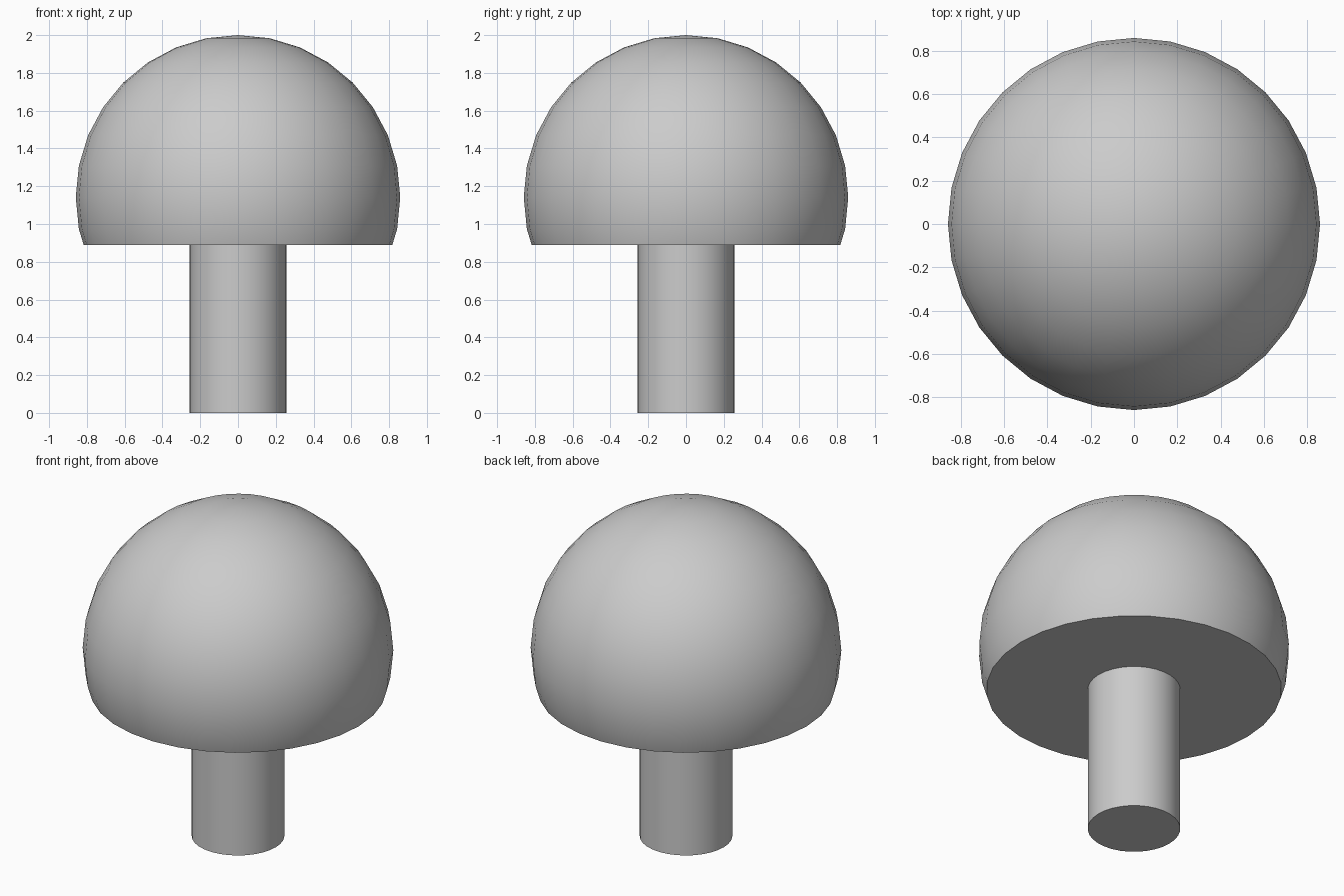
import bpy, bmesh, math
from mathutils import Matrix

if "Cube" in bpy.data.objects:
    bpy.data.objects.remove(bpy.data.objects["Cube"])

SEGMENTS = 32
CAP_R, CAP_TOP, CAP_BASE = 0.859, 2.0, 0.888
STEM_R = 0.256


def add_part(name, bm):
    bmesh.ops.recalc_face_normals(bm, faces=bm.faces[:])
    mesh = bpy.data.meshes.new(name)
    bm.to_mesh(mesh)
    bm.free()
    obj = bpy.data.objects.new(name, mesh)
    bpy.context.collection.objects.link(obj)
    bpy.ops.object.select_all(action='DESELECT')
    obj.select_set(True)
    bpy.context.view_layer.objects.active = obj
    bpy.ops.object.shade_smooth_by_angle(angle=math.radians(30))
    return obj


# Domed cap: sphere sliced flat below its equator
bm = bmesh.new()
bmesh.ops.create_uvsphere(bm, u_segments=SEGMENTS, v_segments=16, radius=CAP_R,
                          matrix=Matrix.Translation((0, 0, CAP_TOP - CAP_R)))
cut = bmesh.ops.bisect_plane(bm, geom=bm.verts[:] + bm.edges[:] + bm.faces[:],
                             plane_co=(0, 0, CAP_BASE), plane_no=(0, 0, 1),
                             clear_inner=True)
rim = [e for e in cut['geom_cut'] if isinstance(e, bmesh.types.BMEdge)]
bmesh.ops.contextual_create(bm, geom=rim)
add_part("mushroom_cap", bm)

# Round stem, set slightly into the underside of the cap
bm = bmesh.new()
height = CAP_BASE + 0.01
bmesh.ops.create_cone(bm, cap_ends=True, segments=SEGMENTS, radius1=STEM_R,
                      radius2=STEM_R, depth=height,
                      matrix=Matrix.Translation((0, 0, height / 2)))
add_part("mushroom_stem", bm)
